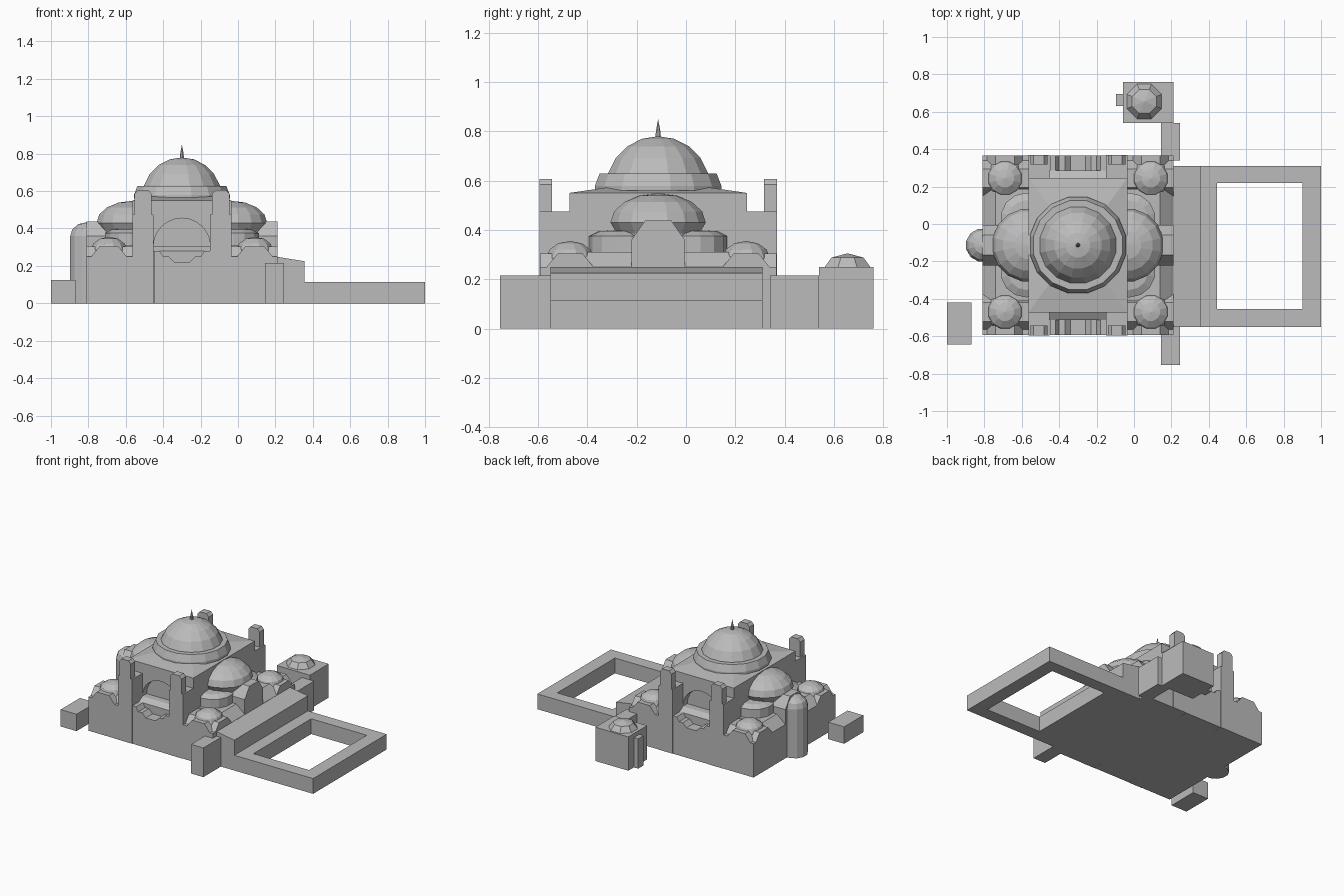
import bpy, bmesh, math
from mathutils import Vector

if "Cube" in bpy.data.objects:
    bpy.data.objects.remove(bpy.data.objects["Cube"])

GREY = (0.5, 0.5, 0.5, 1)
stone = bpy.data.materials.new("stone_grey")
stone.use_nodes = True
stone.diffuse_color = GREY
stone.node_tree.nodes["Principled BSDF"].inputs["Base Color"].default_value = GREY

CX, CY = -0.30, -0.113      # centre of the domed hall
SIDES = (-1, 1)


def finish(bm, name):
    bmesh.ops.recalc_face_normals(bm, faces=bm.faces)
    mesh = bpy.data.meshes.new(name)
    bm.to_mesh(mesh)
    bm.free()
    mesh.materials.append(stone)
    obj = bpy.data.objects.new(name, mesh)
    bpy.context.collection.objects.link(obj)
    return obj


def prism(name, outline, place, start, end):
    """Extrude a 2D outline; place(a, b, depth) gives the 3D point."""
    bm = bmesh.new()
    near = [bm.verts.new(place(a, b, start)) for a, b in outline]
    far = [bm.verts.new(place(a, b, end)) for a, b in outline]
    bm.faces.new(near)
    bm.faces.new(far)
    n = len(outline)
    for i in range(n):
        j = (i + 1) % n
        bm.faces.new((near[i], near[j], far[j], far[i]))
    return finish(bm, name)


def along_y(a, b, d):
    return (a, d, b)


def along_x(a, b, d):
    return (d, a, b)


def along_z(a, b, d):
    return (a, b, d)


def box(name, x0, x1, y0, y1, z1, z0=0):
    return prism(name, [(x0, y0), (x1, y0), (x1, y1), (x0, y1)], along_z, z0, z1)


def lathe(name, x, y, profile, sides):
    """Turn (radius, height) points; a zero radius closes to a tip."""
    bm = bmesh.new()
    rings = []
    for r, z in profile:
        if r == 0:
            rings.append([bm.verts.new((x, y, z))] * sides)
        else:
            turn = [math.tau * (i + 0.5) / sides for i in range(sides)]
            rings.append([bm.verts.new((x + r * math.cos(t), y + r * math.sin(t), z)) for t in turn])
    bm.faces.new(rings[0])
    for low, high in zip(rings, rings[1:]):
        for i in range(sides):
            j = (i + 1) % sides
            corners = [low[i], low[j], high[j], high[i]]
            bm.faces.new(list(dict.fromkeys(corners)))
    return finish(bm, name)


def dome(r, z0, z1, steps, start=0.0):
    """Elliptical dome profile from a start angle up to the tip."""
    angles = [start + (math.pi / 2 - start) * i / steps for i in range(steps)]
    return [(r * math.cos(a), z0 + (z1 - z0) * math.sin(a)) for a in angles] + [(0, z1)]


def vault(c, base, top, z0, zs, z1):
    """Trapezoid-topped vault section centred on c."""
    return [(c - base, z0), (c + base, z0), (c + base, zs), (c + top, z1), (c - top, z1), (c - base, zs)]


# Central hall with arched niches on front and back
box("hall_core", CX - 0.265, CX + 0.265, CY - 0.31, CY + 0.31, 0.55)
arch = [(CX - 0.152 * math.cos(math.pi * i / 12), 0.305 + 0.15 * math.sin(math.pi * i / 12)) for i in range(13)]
arch_wall = ([(CX - 0.265, 0), (CX - 0.152, 0)] + arch
             + [(CX + 0.152, 0), (CX + 0.265, 0), (CX + 0.265, 0.55), (CX - 0.265, 0.55)])
for s in SIDES:
    prism("arch_wall", arch_wall, along_y, CY + s * 0.31, CY + s * 0.36)

# Shallow sloping roof below the main dome
bm = bmesh.new()
bmesh.ops.create_cone(bm, cap_ends=True, segments=4, radius1=math.sqrt(2), radius2=0.6, depth=0.03)
turn = math.pi / 4
for v in bm.verts:
    x, y = v.co.x, v.co.y
    px = x * math.cos(turn) - y * math.sin(turn)
    py = x * math.sin(turn) + y * math.cos(turn)
    v.co = Vector((CX + px * 0.265, CY + py * 0.36, v.co.z + 0.565))
finish(bm, "hall_roof")

# Main dome, its ring and the spire
lathe("dome_ring", CX, CY, [(0.262, 0.56), (0.262, 0.578), (0.242, 0.628), (0.2, 0.628)], 16)
lathe("main_dome", CX, CY, dome(0.217, 0.565, 0.78, 5), 16)
lathe("spire", CX, CY, [(0.013, 0.77), (0.009, 0.805), (0, 0.85)], 8)

for s in SIDES:
    # Half domes on the long axis with their flanking lobes
    lathe("half_dome", CX + s * 0.263, CY, [(0.17, 0.25), (0.17, 0.385)] + dome(0.197, 0.43, 0.548, 4), 16)
    for t in SIDES:
        lathe("side_lobe", CX + s * 0.275, CY + t * 0.14,
              [(0.14, 0.25), (0.14, 0.375), (0.1, 0.395), (0, 0.40)], 14)
    prism("end_vault", vault(CY, 0.108, 0.053, 0.25, 0.36, 0.438), along_x, CX + s * 0.35, CX + s * 0.51)

    # Aisles with a sloped outer roof
    outer, inner = CX + s * 0.51, CX + s * 0.44
    prism("aisle", [(CX + s * 0.265, 0), (outer, 0), (outer, 0.25), (inner, 0.31), (CX + s * 0.265, 0.31)],
          along_y, CY - 0.30, CY + 0.30)

    for t in SIDES:
        # Corner bays: cross vaults carrying small domes
        bx, by = CX + s * 0.39, CY + t * 0.357
        x0, x1 = sorted((CX + s * 0.265, CX + s * 0.51))
        y0, y1 = sorted((CY + t * 0.28, CY + t * 0.48))
        box("corner_bay", x0, x1, y0, y1, 0.25)
        prism("cross_vault_long", vault(bx, 0.095, 0.05, 0.2, 0.25, 0.305), along_y, CY + t * 0.25, CY + t * 0.48)
        prism("cross_vault_wide", vault(by, 0.095, 0.05, 0.2, 0.25, 0.305), along_x, CX + s * 0.265, outer)
        lathe("corner_dome", bx, by, [(0.09, 0.25)] + dome(0.1, 0.285, 0.355, 3), 12)

        # Buttress: broad base and a slender chamfered top
        tx = CX + s * 0.208
        y0, y1 = sorted((CY + t * 0.36, CY + t * 0.482))
        box("buttress_base", tx - 0.057, tx + 0.057, y0, y1, 0.475)
        prism("buttress_top", vault(tx, 0.046, 0.028, 0.47, 0.585, 0.606),
              along_y, CY + t * 0.43, CY + t * 0.482)

# Bays between the buttresses: lean-to roof and stepped valley wall
valley = [(-0.15, 0), (0.15, 0), (0.15, 0.28), (0.12, 0.28), (0.1, 0.25), (0.07, 0.25), (0.04, 0.22)]
valley += [(-x, z) for x, z in reversed(valley[2:])]
for s in SIDES:
    prism("lean_to", [(CY + s * 0.31, 0), (CY + s * 0.40, 0), (CY + s * 0.40, 0.28), (CY + s * 0.36, 0.305),
                      (CY + s * 0.31, 0.305)], along_x, CX - 0.152, CX + 0.152)
    prism("valley_wall", [(CX + x, z) for x, z in valley], along_y, CY + s * 0.40, CY + s * 0.48)

# Apse on the right end
lathe("apse", CX - 0.51, CY, [(0.09, 0), (0.09, 0.35)] + dome(0.09, 0.36, 0.433, 3), 12)

# Entrance hall and open courtyard
prism("entrance_hall", [(0.2, 0), (0.355, 0), (0.355, 0.225), (0.2, 0.25)], along_y, -0.55, 0.31)
box("court_inner_wing", 0.355, 0.445, -0.55, 0.31, 0.113)
box("court_outer_wing", 0.90, 1.0, -0.55, 0.31, 0.113)
box("court_front_wing", 0.445, 0.90, -0.55, -0.455, 0.113)
box("court_back_wing", 0.445, 0.90, 0.22, 0.31, 0.113)

# Outlying blocks
box("front_ramp_block", 0.145, 0.245, -0.755, -0.55, 0.216)
box("back_ramp_block", 0.145, 0.245, 0.34, 0.54, 0.216)
box("outlying_block", -1.0, -0.87, -0.645, -0.42, 0.125)
box("annex", -0.06, 0.21, 0.54, 0.76, 0.25)
box("annex_porch", -0.095, -0.06, 0.63, 0.695, 0.22)
lathe("annex_dome", 0.055, 0.655, [(0.1, 0.24), (0.1, 0.25), (0.07, 0.288), (0, 0.305)], 8)
